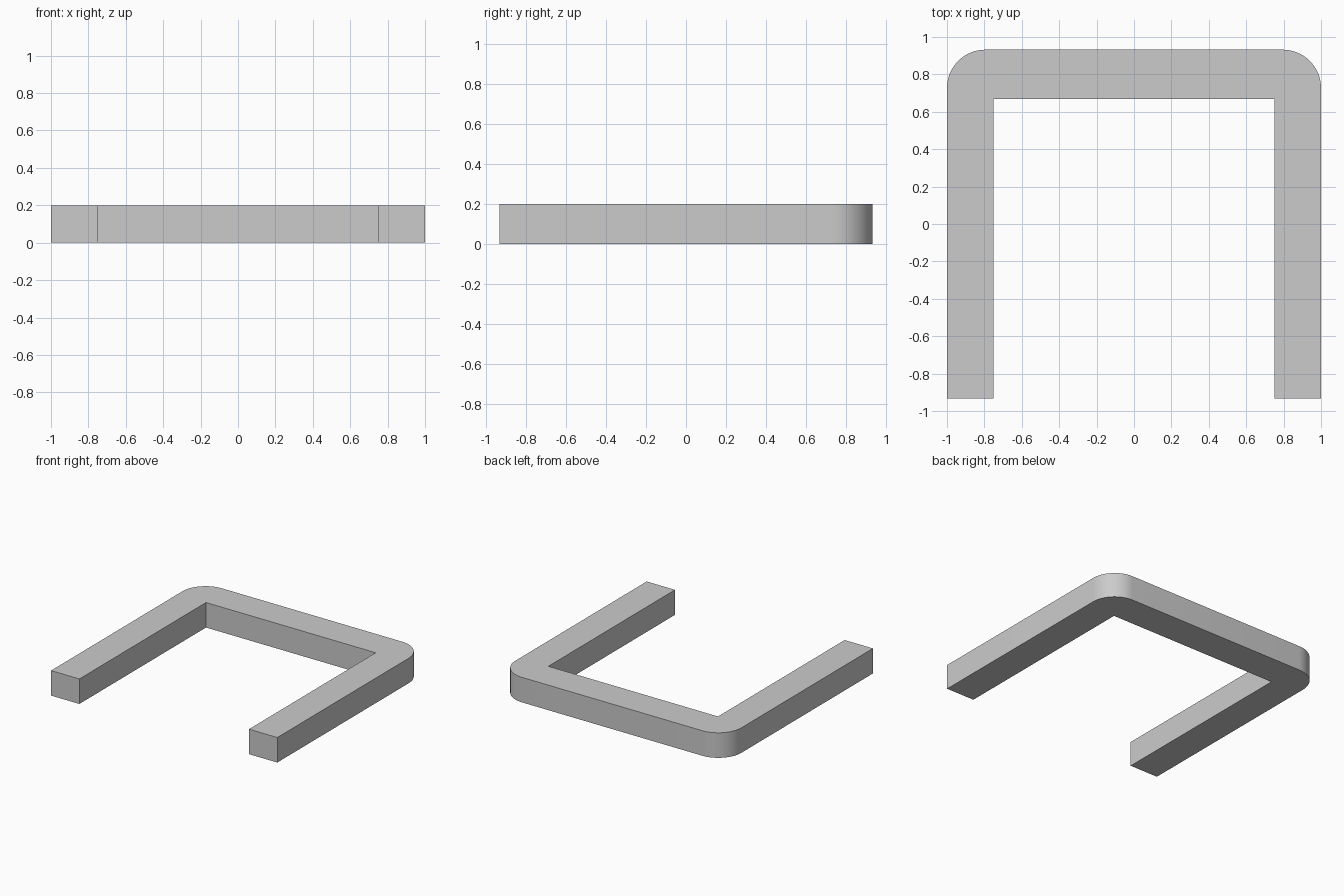
import bpy, bmesh
from math import sin, cos, pi

if "Cube" in bpy.data.objects:
    bpy.data.objects.remove(bpy.data.objects["Cube"])

HALF_Y, INNER_X, INNER_Y, HEIGHT, RADIUS, STEPS = 0.932, 0.75, 0.667, 0.2, 0.205, 16

# Right half of the outline: rounded outer corner, then down the leg and back inside
cx, cy = 1 - RADIUS, HALF_Y - RADIUS
arc = [(cx + RADIUS * sin(a), cy + RADIUS * cos(a))
       for a in (i * pi / 2 / STEPS for i in range(STEPS + 1))]
right = arc + [(1, -HALF_Y), (INNER_X, -HALF_Y), (INNER_X, INNER_Y)]
outline = right + [(-x, y) for x, y in reversed(right)]

# U-shaped bar: extrude the mirrored outline upwards
bm = bmesh.new()
base = bm.faces.new([bm.verts.new((x, y, 0)) for x, y in outline])
top = bmesh.ops.extrude_face_region(bm, geom=[base], use_keep_orig=True)["geom"]
bmesh.ops.translate(bm, vec=(0, 0, HEIGHT),
                    verts=[g for g in top if isinstance(g, bmesh.types.BMVert)])
bmesh.ops.recalc_face_normals(bm, faces=bm.faces)
mesh = bpy.data.meshes.new("u_shaped_bar")
bm.to_mesh(mesh)
bm.free()
bar = bpy.data.objects.new("u_shaped_bar", mesh)
bpy.context.collection.objects.link(bar)

# Smooth rounded corners, crisp edges elsewhere
bpy.context.view_layer.objects.active = bar
bar.select_set(True)
bpy.ops.object.shade_smooth_by_angle()
